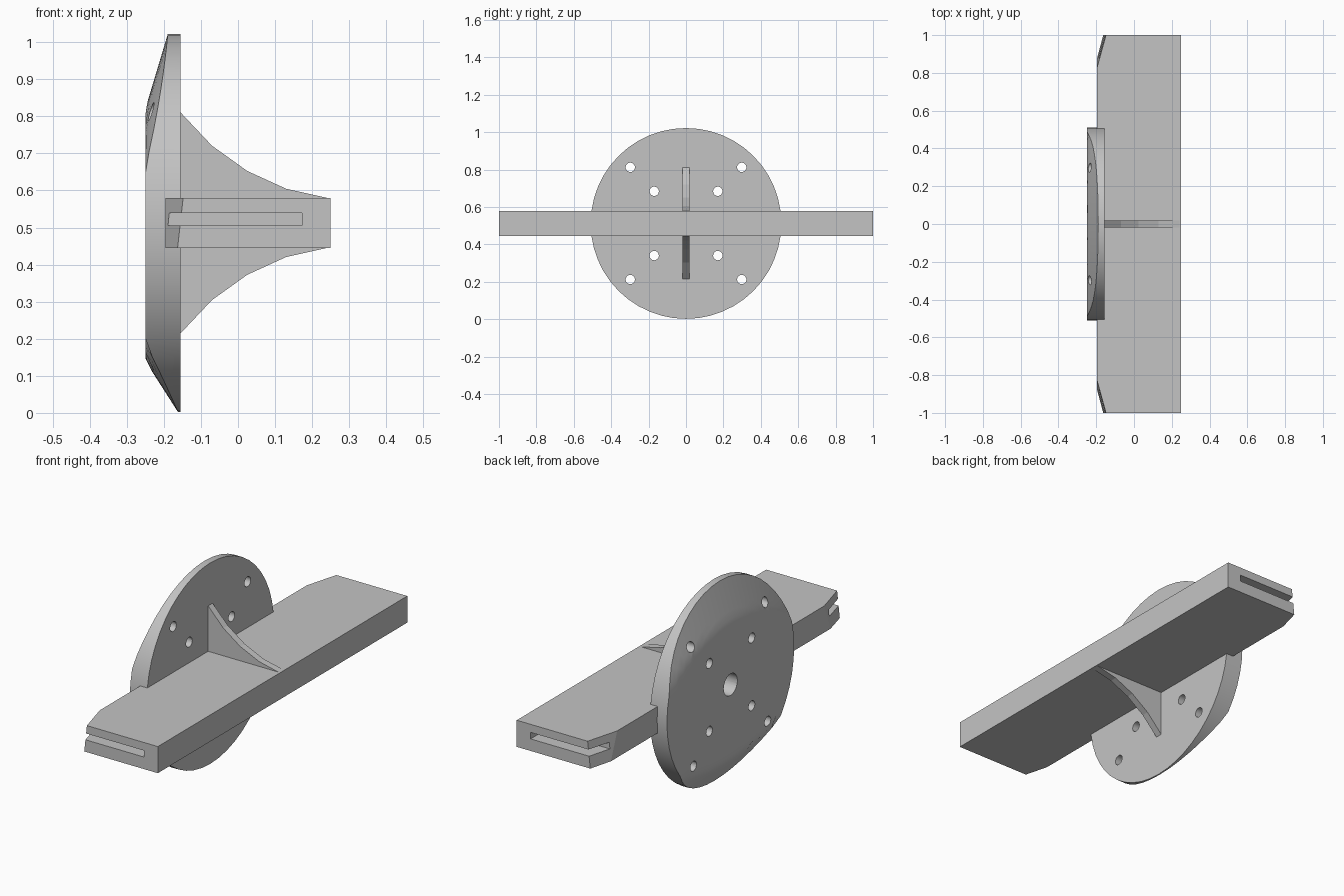
import bpy, bmesh, math

if "Cube" in bpy.data.objects:
    bpy.data.objects.remove(bpy.data.objects["Cube"])

grey = bpy.data.materials.new("light grey")
grey.diffuse_color = (0.55, 0.55, 0.55, 1)
grey.use_nodes = True
grey.node_tree.nodes["Principled BSDF"].inputs["Base Color"].default_value = grey.diffuse_color
CZ = 0.5125          # height of the shared axis
R = 0.51             # disc radius


def finish(name, bm):
    bmesh.ops.recalc_face_normals(bm, faces=bm.faces)
    me = bpy.data.meshes.new(name)
    bm.to_mesh(me)
    bm.free()
    me.materials.append(grey)
    ob = bpy.data.objects.new(name, me)
    bpy.context.collection.objects.link(ob)
    return ob


def loft(name, a, b):
    """Closed solid between two matching outlines."""
    bm = bmesh.new()
    va = [bm.verts.new(p) for p in a]
    vb = [bm.verts.new(p) for p in b]
    n = len(a)
    bm.faces.new(va)
    bm.faces.new(vb[::-1])
    for i in range(n):
        j = (i + 1) % n
        bm.faces.new((va[i], vb[i], vb[j], va[j]))
    return finish(name, bm)


def box(name, x0, x1, y0, y1, z0, z1):
    return loft(name, [(x0, y0, z0), (x1, y0, z0), (x1, y1, z0), (x0, y1, z0)],
                [(x0, y0, z1), (x1, y0, z1), (x1, y1, z1), (x0, y1, z1)])


def rod(name, x0, x1, y, z, r, n=20):
    ring = [(y + r * math.cos(t), z + r * math.sin(t))
            for t in (2 * math.pi * i / n for i in range(n))]
    return loft(name, [(x0, *p) for p in ring], [(x1, *p) for p in ring])


def cut(ob, cutter):
    m = ob.modifiers.new("cut", 'BOOLEAN')
    m.operation = 'DIFFERENCE'
    m.solver = 'EXACT'
    m.object = cutter
    cutter.hide_render = True
    cutter.hide_viewport = True


def face_x(y, z):
    """Outer disc face, relieved toward its top and bottom rim."""
    top = 0.3 * (z - 0.82) + 0.2 * y * y
    low = 0.64 * (0.14 - z) + 0.2 * y * y
    return min(-0.25 + max(0, top if z > CZ else low), -0.158)


# mounting disc: concentric rings on the relieved face, flat inner face
bm = bmesh.new()
N, K = 48, 14
rings = []
for k in range(1, K + 1):
    ring = []
    for i in range(N):
        t = 2 * math.pi * i / N
        y, z = R * k / K * math.cos(t), CZ + R * k / K * math.sin(t)
        ring.append(bm.verts.new((face_x(y, z), y, z)))
    rings.append(ring)
back = [bm.verts.new((-0.155, v.co.y, v.co.z)) for v in rings[-1]]
bm.faces.new(rings[0])
bm.faces.new(back)
for a, b in zip(rings, rings[1:] + [back]):
    for i in range(N):
        j = (i + 1) % N
        bm.faces.new((a[i], a[j], b[j], b[i]))
disc = finish("mounting_disc", bm)

# bolt holes and central bore
for sy in (-1, 1):
    for sz in (-1, 1):
        for dy, dz in ((0.17, 0.172), (0.298, 0.3)):
            cut(disc, rod("bolt_hole_cutter", -0.4, 0, sy * dy, CZ + sz * dz, 0.025))
bore = rod("bore_cutter", -0.4, -0.1, 0, CZ, 0.055, 24)
cut(disc, bore)

# cross bar with slanted outer corners
def bar_outline(z, y_start, x_end):
    half = [(0.25, 1), (x_end, 1), (-0.195, y_start)]
    return [(x, y, z) for x, y in half] + [(x, -y, z) for x, y in half[::-1]]


bar = loft("cross_bar", bar_outline(0.445, 0.88, -0.163), bar_outline(0.58, 0.83, -0.148))
cut(bar, bore)
# slots in both bar ends
for s in (-1, 1):
    y0, y1 = sorted((s * 0.88, s * 1.1))
    cut(bar, box("slot_cutter", -0.3, 0.172, y0, y1, 0.506, 0.539))

# curved gussets above and below the bar
curve = [(-0.165, 0.31), (-0.155, 0.298), (-0.07, 0.208), (0.025, 0.14),
         (0.13, 0.092), (0.247, 0.066), (0.247, 0.05), (-0.165, 0.05)]
for s, name in ((1, "upper_gusset"), (-1, "lower_gusset")):
    loft(name, [(x, -0.018, CZ + s * h) for x, h in curve],
         [(x, 0.018, CZ + s * h) for x, h in curve])

# apply the cuts, drop the cutters, smooth the disc
bpy.context.view_layer.update()
for ob in (disc, bar):
    deps = bpy.context.evaluated_depsgraph_get()
    me = bpy.data.meshes.new_from_object(ob.evaluated_get(deps))
    ob.modifiers.clear()
    ob.data = me
for ob in list(bpy.data.objects):
    if ob.hide_render:
        bpy.data.objects.remove(ob)
bpy.ops.object.select_all(action='DESELECT')
disc.select_set(True)
bpy.context.view_layer.objects.active = disc
bpy.ops.object.shade_smooth_by_angle(angle=math.radians(30))
